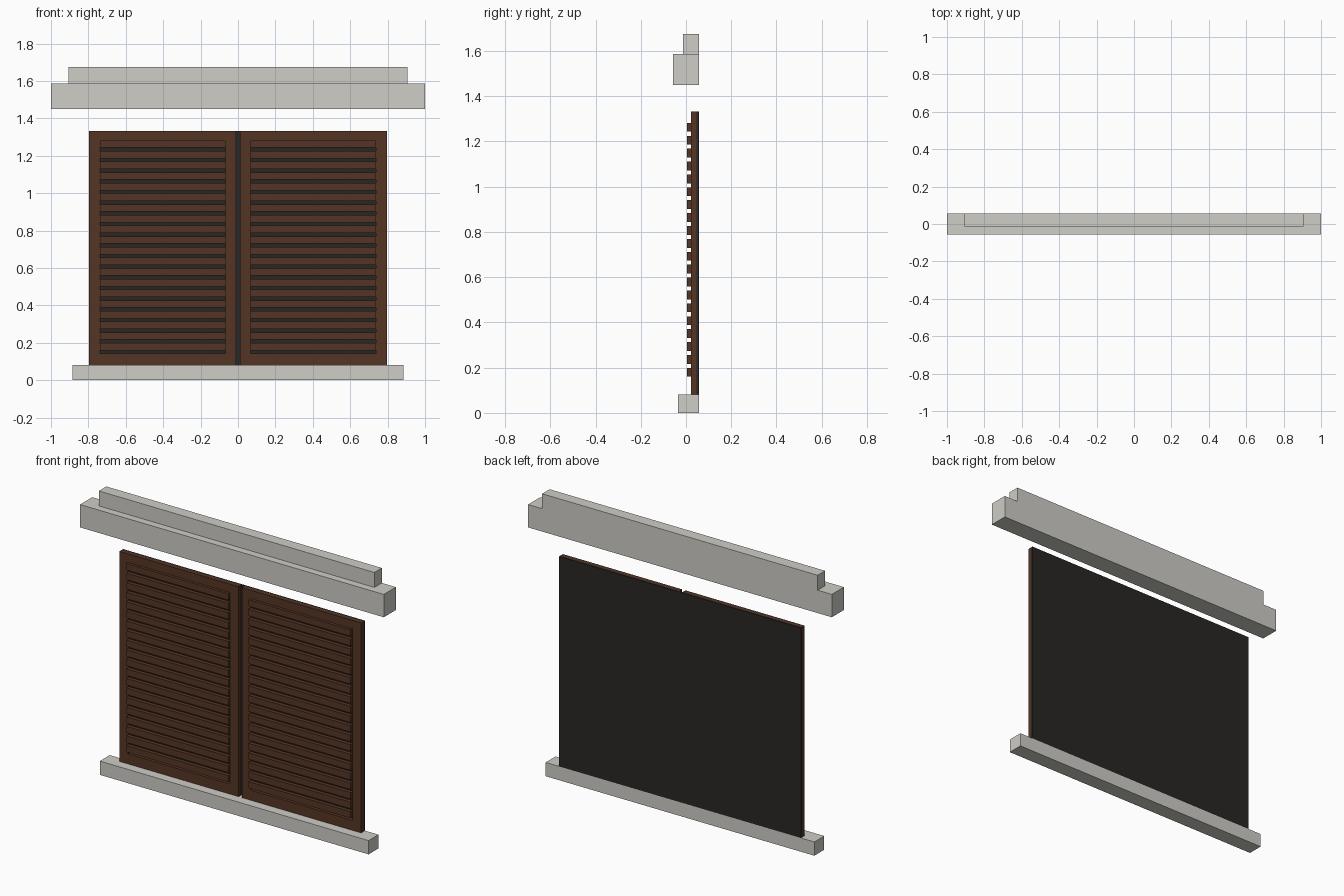
import bpy, bmesh

if "Cube" in bpy.data.objects:
    bpy.data.objects.remove(bpy.data.objects["Cube"])

def material(name, rgb):
    m = bpy.data.materials.new(name)
    m.diffuse_color = (*rgb, 1)
    m.use_nodes = True
    m.node_tree.nodes["Principled BSDF"].inputs["Base Color"].default_value = m.diffuse_color
    return m

STONE = material("stone", (0.62, 0.61, 0.57))
WOOD = material("wood", (0.09, 0.035, 0.018))
DARK = material("dark", (0.022, 0.02, 0.018))

def boxes(name, specs, mat):
    """One object made of boxes, each ((x0, x1), (y0, y1), (z0, z1))."""
    bm = bmesh.new()
    for ranges in specs:
        verts = bmesh.ops.create_cube(bm, size=1)["verts"]
        for v in verts:
            for i, (lo, hi) in enumerate(ranges):
                v.co[i] = lo if v.co[i] < 0 else hi
    me = bpy.data.meshes.new(name)
    bm.to_mesh(me)
    bm.free()
    me.materials.append(mat)
    ob = bpy.data.objects.new(name, me)
    bpy.context.collection.objects.link(ob)
    return ob

BACK = 0.057
# Stone sill, lintel and the narrower cap above it
boxes("sill", [((-0.885, 0.885), (-0.036, BACK), (0, 0.082))], STONE)
boxes("lintel", [((-1, 1), (-0.057, BACK), (1.45, 1.586))], STONE)
boxes("lintel_cap", [((-0.907, 0.907), (-0.013, BACK), (1.586, 1.675))], STONE)

# Dark panel behind both shutters
Z0, Z1 = 0.082, 1.332
boxes("back_panel", [((-0.796, 0.796), (0.046, BACK), (Z0, Z1))], DARK)

# Shutter leaf: open frame with slats standing proud of it
X0, X1 = 0.011, 0.796          # leaf width
OX0, OX1 = 0.066, 0.738        # opening width
OZ0, OZ1 = 0.142, 1.282        # opening height
COUNT = 20
PITCH = (OZ1 - OZ0) / COUNT

def span(side, a, b):
    return tuple(sorted((side * a, side * b)))

for side, label in ((-1, "left"), (1, "right")):
    depth = (0.021, 0.046)
    boxes(f"{label}_shutter_frame", [
        (span(side, X0, OX0), depth, (Z0, Z1)),
        (span(side, OX1, X1), depth, (Z0, Z1)),
        (span(side, OX0, OX1), depth, (Z0, OZ0)),
        (span(side, OX0, OX1), depth, (OZ1, Z1)),
    ], WOOD)
    boxes(f"{label}_shutter_slats", [
        (span(side, OX0, OX1), (0.004, 0.028),
         (OZ1 - i * PITCH - 0.039, OZ1 - i * PITCH)) for i in range(COUNT)
    ], WOOD)
